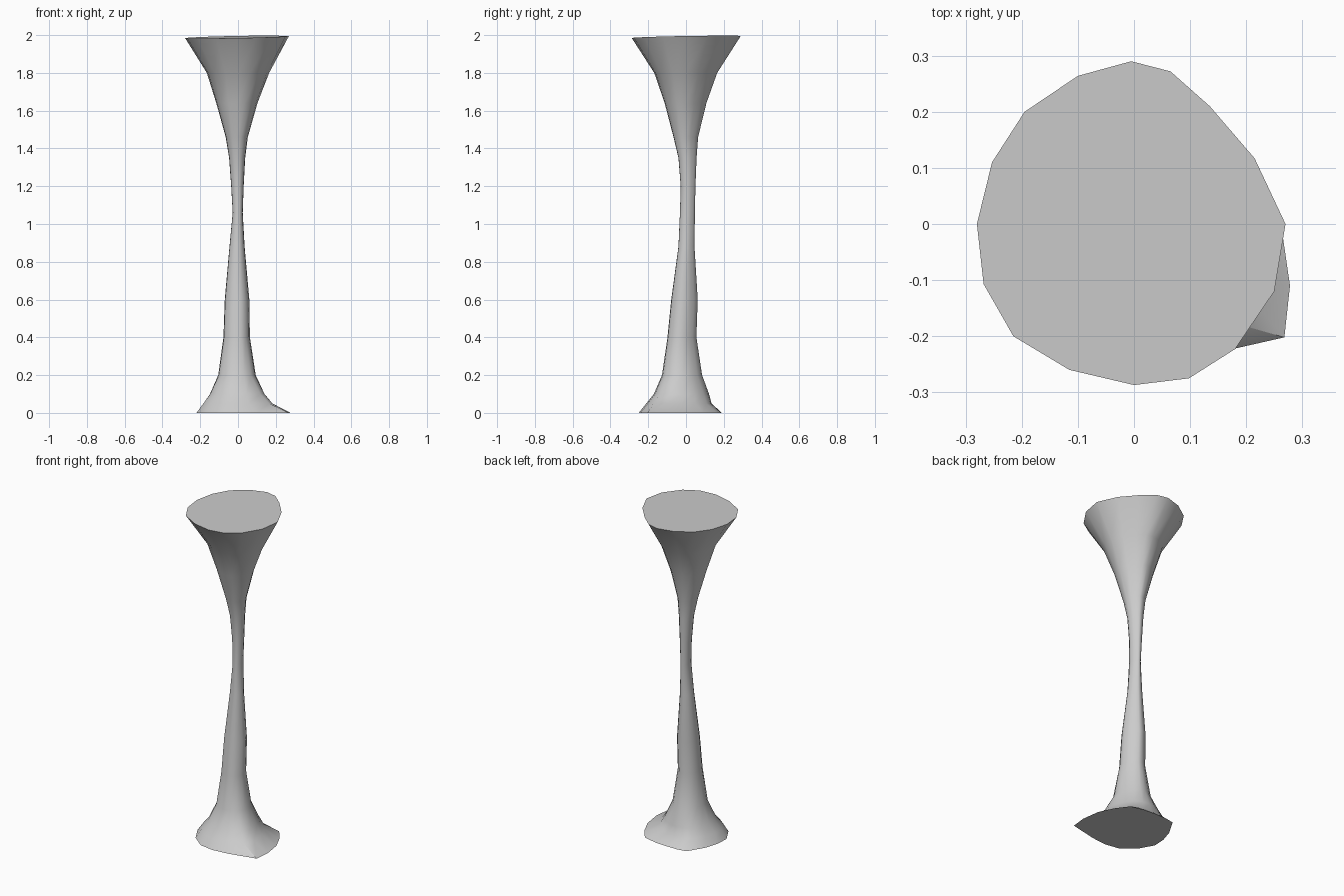
import bpy, bmesh

# Irregular 16-sided outlines of the rim and the foot, counter-clockwise from +x
RIM = [(.27, 0), (.215, .117), (.135, .21), (.065, .272), (-.005, .29), (-.1, .264),
       (-.195, .2), (-.253, .11), (-.28, 0), (-.268, -.107), (-.215, -.2), (-.115, -.26),
       (0, -.287), (.098, -.275), (.18, -.223), (.25, -.12)]
FOOT = [(.262, 0), (.22, .09), (.165, .165), (.08, .185), (0, .19), (-.07, .19),
        (-.13, .18), (-.19, .08), (-.215, 0), (-.22, -.08), (-.17, -.17), (-.09, -.235),
        (0, -.25), (.1, -.24), (.268, -.202), (.278, -.11)]

# Section: height, x min, x max, y min, y max, share of foot outline
SECTIONS = [
    (0.00, -.220, .278, -.250, .190, 1.0),
    (0.05, -.185, .185, -.210, .135, .75),
    (0.10, -.150, .145, -.170, .122, .5),
    (0.20, -.105, .095, -.127, .085, .2),
    (0.40, -.077, .063, -.098, .055, 0),
    (0.60, -.070, .060, -.078, .062, 0),
    (0.88, -.045, .035, -.040, .045, 0),
    (1.06, -.028, .025, -.032, .047, 0),
    (1.20, -.036, .030, -.028, .050, 0),
    (1.35, -.047, .038, -.040, .056, 0),
    (1.46, -.065, .052, -.066, .064, 0),
    (1.64, -.115, .103, -.113, .108, 0),
    (1.80, -.165, .165, -.168, .165, 0),
    (1.99, -.280, .270, -.287, .290, 0),
]


def normalise(outline):
    xs, ys = zip(*outline)
    return [((x - min(xs)) / (max(xs) - min(xs)), (y - min(ys)) / (max(ys) - min(ys)))
            for x, y in outline]


rim, foot = normalise(RIM), normalise(FOOT)
n = len(rim)
bm = bmesh.new()

# Loft the flared column through its sections
rings = []
for z, x0, x1, y0, y1, k in SECTIONS:
    ring = []
    for (rx, ry), (fx, fy) in zip(rim, foot):
        u, v = rx + (fx - rx) * k, ry + (fy - ry) * k
        x, y = x0 + (x1 - x0) * u, y0 + (y1 - y0) * v
        tilt = .02 * (x + y) if z > 1.9 else 0      # slightly uneven rim
        ring.append(bm.verts.new((x, y, z + tilt)))
    rings.append(ring)
for a, b in zip(rings, rings[1:]):
    for i in range(n):
        j = (i + 1) % n
        bm.faces.new((a[i], a[j], b[j], b[i]))

# Flat top and underside
bm.faces.new(rings[-1])
bm.faces.new(rings[0][::-1])
bmesh.ops.recalc_face_normals(bm, faces=bm.faces)

mesh = bpy.data.meshes.new("flared_pedestal")
bm.to_mesh(mesh)
bm.free()
pedestal = bpy.data.objects.new("flared_pedestal", mesh)
bpy.context.collection.objects.link(pedestal)
bpy.context.view_layer.objects.active = pedestal
pedestal.select_set(True)
bpy.ops.object.shade_smooth_by_angle(angle=0.7)
